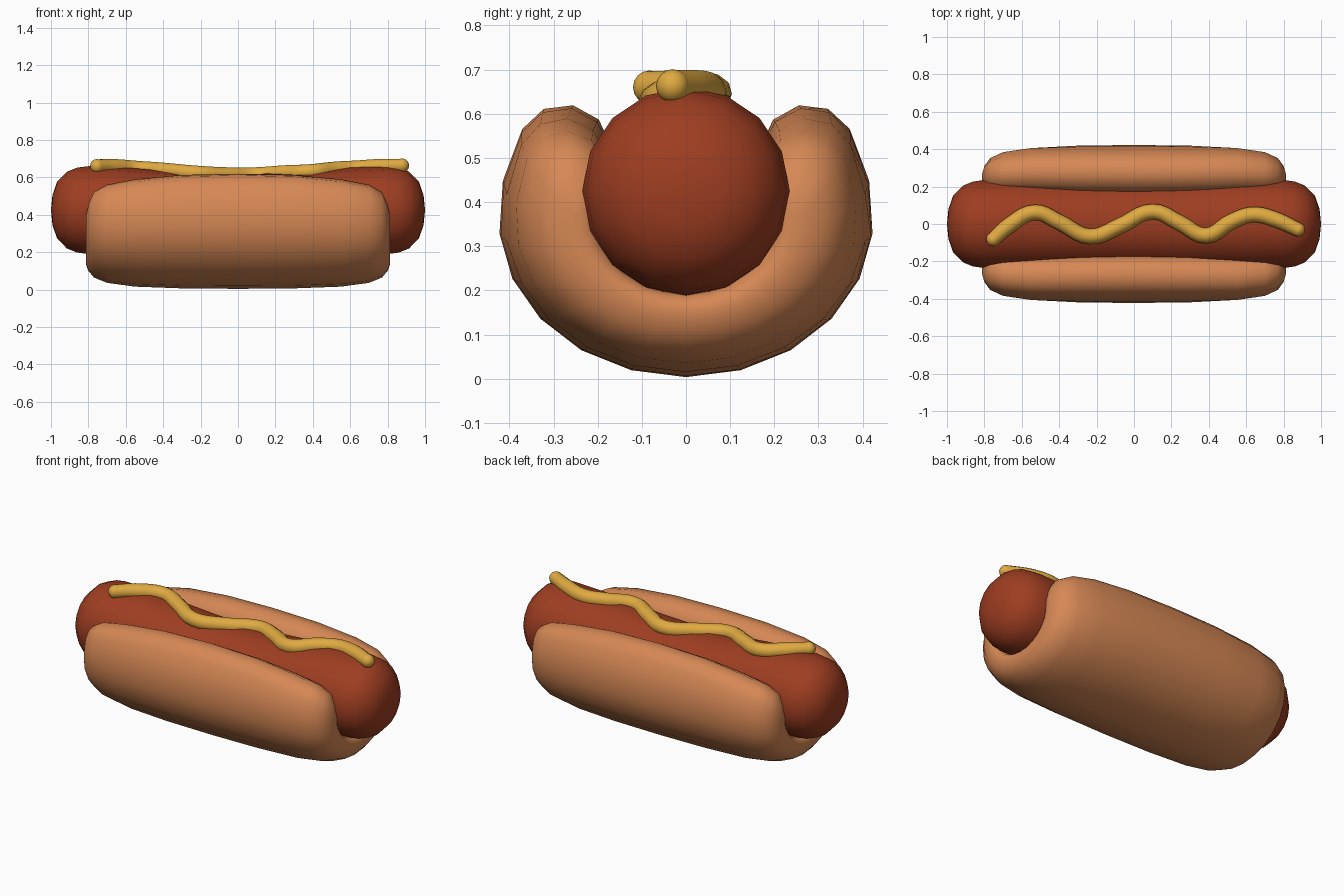
import bpy, bmesh, math
from mathutils import Vector

if "Cube" in bpy.data.objects:
    bpy.data.objects.remove(bpy.data.objects["Cube"])


def material(name, color):
    m = bpy.data.materials.new(name)
    m.diffuse_color = (*color, 1)
    m.use_nodes = True
    m.node_tree.nodes["Principled BSDF"].inputs["Base Color"].default_value = m.diffuse_color
    return m


BUN = material("bun tan", (0.67, 0.245, 0.09))
MEAT = material("sausage red", (0.34, 0.047, 0.015))
SAUCE = material("mustard yellow", (0.74, 0.40, 0.053))


def finish(name, bm, mat):
    bmesh.ops.remove_doubles(bm, verts=bm.verts, dist=0.0005)
    bmesh.ops.recalc_face_normals(bm, faces=bm.faces)
    for f in bm.faces:
        f.smooth = True
    me = bpy.data.meshes.new(name)
    bm.to_mesh(me)
    bm.free()
    me.materials.append(mat)
    ob = bpy.data.objects.new(name, me)
    bpy.context.collection.objects.link(ob)
    return ob


def loft(name, rings, mat):
    """Skin closed rings; rings that collapse at the ends close the shape."""
    bm = bmesh.new()
    vs = [[bm.verts.new(p) for p in r] for r in rings]
    for a, b in zip(vs, vs[1:]):
        n = len(a)
        for i in range(n):
            bm.faces.new((a[i], a[(i + 1) % n], b[(i + 1) % n], b[i]))
    return finish(name, bm, mat)


def both_ends(half):
    """Mirror stations (x, ...) listed from the middle to +x."""
    return [(-s[0], *s[1:]) for s in reversed(half[1:])] + half


# Bun: thick U section whose outside closes in on the sausage at each end
def bun_ring(x, outer, inner, tip):
    R, h, zc, n = (outer + inner) / 2, (outer - inner) / 2, 0.36, 14
    a0, a1 = math.radians(180 - tip), math.radians(360 + tip)
    angs = [a0 + (a1 - a0) * i / n for i in range(n + 1)]
    pol = lambda r, a: (r * math.cos(a), r * math.sin(a))
    pts = [pol(R + h, a) for a in angs]
    c = pol(R, a1)
    for k in (1, 2, 3, 4):                      # right lip
        d = pol(h, a1 + math.pi * k / 5)
        pts.append((c[0] + d[0], c[1] + d[1]))
    pts += [pol(R - h, a) for a in reversed(angs)]
    c = pol(R, a0)
    for k in (1, 2, 3, 4):                      # left lip
        d = pol(h, a0 + math.pi + math.pi * k / 5)
        pts.append((c[0] + d[0], c[1] + d[1]))
    return [Vector((x, y, zc + z * (0.84 if z < 0 else 1))) for y, z in pts]


bun_half = [(0, .424, .208, 29), (.3, .421, .208, 28), (.55, .41, .205, 24.5),
            (.7, .386, .2, 21.5), (.77, .352, .2, 18), (.8, .31, .21, 10),
            (.811, .275, .23, 5), (.814, .25, .25, 3)]
loft("bun", [bun_ring(*s) for s in both_ends(bun_half)], BUN)


# Sausage: round-ended, slightly sagging in the middle
def sag(x):
    return 0.38 + 0.045 * math.sin(min(abs(x) / 0.85, 1) * math.pi / 2) ** 2


def sausage_ring(x, r):
    return [Vector((x, r * math.sin(math.tau * i / 16), sag(x) + r * math.cos(math.tau * i / 16)))
            for i in range(16)]


meat_half = [(0, .235), (.2, .235), (.4, .235), (.6, .236), (.8, .235), (.86, .227),
             (.915, .205), (.968, .15), (.992, .08), (1.0, 0)]
loft("sausage", [sausage_ring(*s) for s in both_ends(meat_half)], MEAT)

# Mustard: wavy tube with round tips
path = [(-.753, -.082, .66), (-.67, -.01, .658), (-.53, .062, .647), (-.4, .01, .638),
        (-.235, -.067, .623), (-.075, -.01, .614), (.1, .066, .614), (.245, .005, .624),
        (.385, -.062, .63), (.52, .012, .644), (.635, .05, .65), (.75, .026, .658),
        (.877, -.03, .663)]
cu = bpy.data.curves.new("mustard_path", "CURVE")
cu.dimensions = "3D"
cu.bevel_depth = 0.042
cu.bevel_resolution = 3
cu.resolution_u = 5
sp = cu.splines.new("BEZIER")
sp.bezier_points.add(len(path) - 1)
for bp, p in zip(sp.bezier_points, path):
    bp.co = p
    bp.handle_left_type = bp.handle_right_type = "AUTO"
sp.bezier_points[0].radius = sp.bezier_points[-1].radius = 0.9
tmp = bpy.data.objects.new("mustard_path", cu)
bpy.context.collection.objects.link(tmp)
bpy.context.view_layer.update()
bm = bmesh.new()
me = bpy.data.meshes.new_from_object(tmp.evaluated_get(bpy.context.evaluated_depsgraph_get()))
bm.from_mesh(me)
bpy.data.objects.remove(tmp)
bpy.data.meshes.remove(me)
finish("mustard", bm, SAUCE)
for side, p in (("left", path[0]), ("right", path[-1])):
    tip = bmesh.new()
    bmesh.ops.create_uvsphere(tip, u_segments=12, v_segments=8, radius=0.038)
    bmesh.ops.translate(tip, verts=tip.verts, vec=p)
    finish("mustard_tip_" + side, tip, SAUCE)
